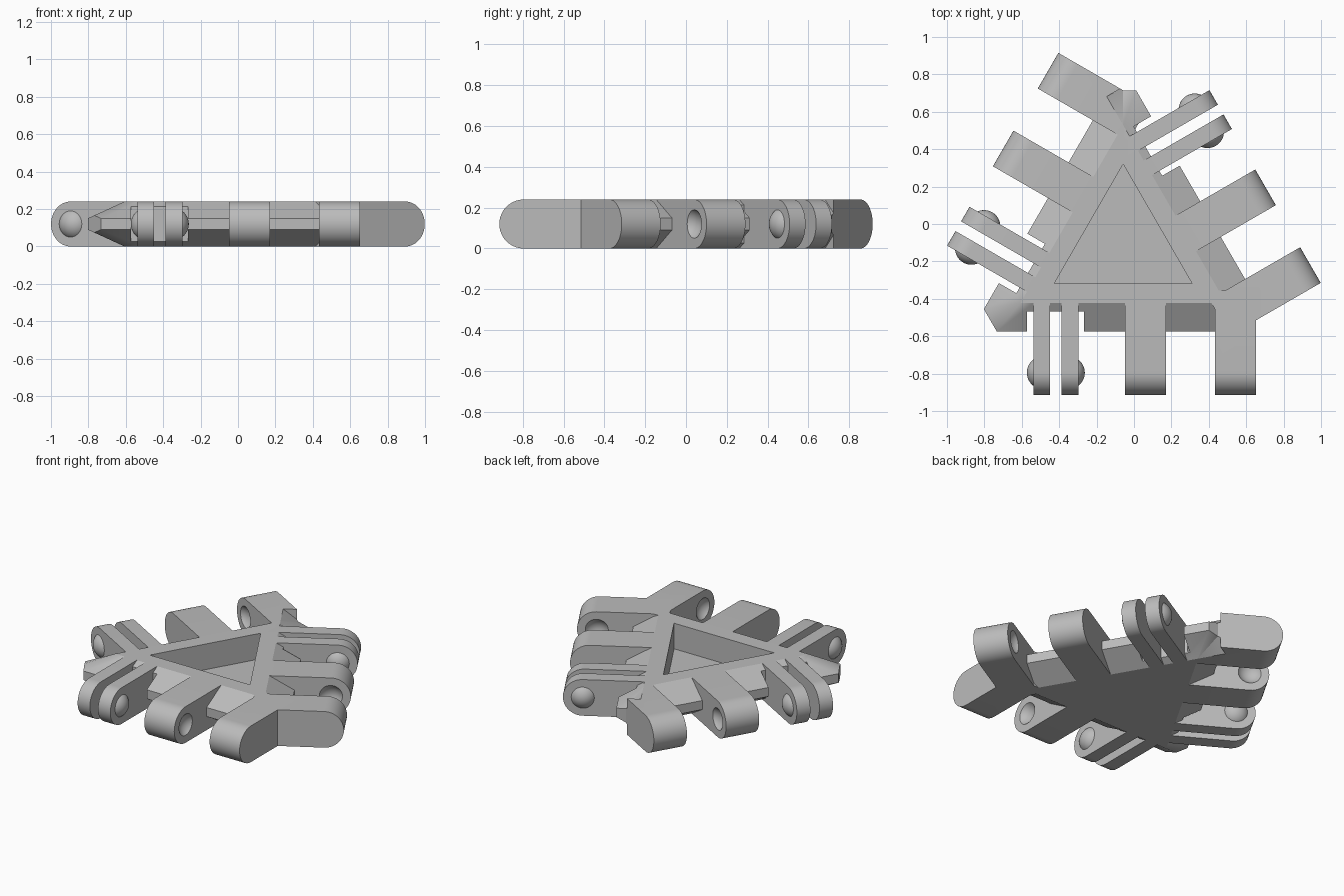
import bpy, bmesh, math
from mathutils import Matrix, Vector

if "Cube" in bpy.data.objects:
    bpy.data.objects.remove(bpy.data.objects["Cube"], do_unlink=True)

H = 0.24                      # tile thickness
MID = H / 2
REACH = 0.81                  # centre to finger tip
PIN = REACH - MID             # centre to hinge axis
EDGE, RIDGE, TIP = 0.317, 0.43, 0.82
KNOB_R, KNOB_OUT = 0.0875, 0.035
CENTRE = Matrix.Translation((-0.058, -0.105, 0))

grey = bpy.data.materials.new("plain_grey")
grey.use_nodes = True
grey.diffuse_color = (0.5, 0.5, 0.5, 1)
grey.node_tree.nodes["Principled BSDF"].inputs["Base Color"].default_value = (0.5, 0.5, 0.5, 1)


def finish(bm, name):
    bmesh.ops.recalc_face_normals(bm, faces=bm.faces)
    mesh = bpy.data.meshes.new(name)
    bm.to_mesh(mesh)
    bm.free()
    mesh.materials.append(grey)
    ob = bpy.data.objects.new(name, mesh)
    bpy.context.collection.objects.link(ob)
    return ob


def three_corner_hull(name, corner_points):
    """Convex solid around points repeated at the three corners."""
    bm = bmesh.new()
    for corner in (90, 210, 330):
        turn = CENTRE @ Matrix.Rotation(math.radians(corner), 4, 'Z')
        for p in corner_points:
            bm.verts.new(turn @ Vector(p))
    bmesh.ops.convex_hull(bm, input=bm.verts[:])
    bmesh.ops.dissolve_limit(bm, angle_limit=0.01, verts=bm.verts[:], edges=bm.edges[:])
    return finish(bm, name)


def prism(name, profile, xa, xb, frame):
    """Extrude a (y, z) profile along x between xa and xb."""
    bm = bmesh.new()
    face = bm.faces.new([bm.verts.new((xa, y, z)) for y, z in profile])
    ext = bmesh.ops.extrude_face_region(bm, geom=[face], use_keep_orig=True)["geom"]
    moved = [v for v in ext if isinstance(v, bmesh.types.BMVert)]
    bmesh.ops.translate(bm, verts=moved, vec=(xb - xa, 0, 0))
    bmesh.ops.transform(bm, matrix=frame, verts=bm.verts[:])
    return finish(bm, name)


def ball(name, x, frame, cap_plane=None, cap_dir=1):
    """Ball on the hinge axis, optionally kept only beyond a plane."""
    bm = bmesh.new()
    bmesh.ops.create_uvsphere(bm, u_segments=32, v_segments=24, radius=KNOB_R,
                              matrix=Matrix.Translation((x, -PIN, MID)) @ Matrix.Rotation(math.pi / 2, 4, 'Y'))
    if cap_plane is not None:
        cut = bmesh.ops.bisect_plane(bm, geom=bm.verts[:] + bm.edges[:] + bm.faces[:],
                                     plane_co=(cap_plane, 0, 0), plane_no=(cap_dir, 0, 0), clear_inner=True)
        rim = [e for e in cut["geom_cut"] if isinstance(e, bmesh.types.BMEdge)]
        bmesh.ops.edgeloop_fill(bm, edges=rim)
    bmesh.ops.transform(bm, matrix=frame, verts=bm.verts[:])
    return finish(bm, name)


def combine(target, other, operation):
    mod = target.modifiers.new("join", 'BOOLEAN')
    mod.operation, mod.solver, mod.object = operation, 'EXACT', other
    bpy.context.view_layer.objects.active = target
    bpy.ops.object.modifier_apply(modifier=mod.name)
    bpy.data.objects.remove(other, do_unlink=True)


def box_profile(y0, y1, z0, z1):
    return [(y0, z0), (y1, z0), (y1, z1), (y0, z1)]


def finger_profile():
    arc = [math.pi * i / 24 for i in range(25)]
    return [(-0.25, 0), (-0.25, H)] + [(-PIN - MID * math.sin(a), MID + MID * math.cos(a)) for a in arc]


# Core plate: triangle with a V edge and blunt corners
blunt = (2 * RIDGE - TIP) * math.sqrt(3)
plate_corner = []
for s in (-1, 1):
    plate_corner += [(2 * EDGE, 0, MID + s * MID), (TIP, 0, MID + s * 0.046),
                     (TIP, blunt, MID + s * 0.03), (TIP, -blunt, MID + s * 0.03)]
tile = three_corner_hull("hinge_tile", plate_corner)

# Triangular pocket in the top
combine(tile, three_corner_hull("pocket_cutter", [(0.425, 0, 0.07), (0.425, 0, 0.4)]), 'DIFFERENCE')

# Three hinge sides: (name, frame, handedness)
frames = [(n, CENTRE @ Matrix.Rotation(math.radians(a), 4, 'Z'), s)
          for n, a, s in (("front", 0, 1), ("right", 120, -1), ("left", -120, -1))]

# Clearance behind each pair of thin fingers
for name, frame, s in frames:
    cutter = prism(name + "_clearance", box_profile(-0.7, -0.362, -0.1, 0.4), -0.515 * s, -0.21 * s, frame)
    combine(tile, cutter, 'DIFFERENCE')

for name, frame, s in frames:
    # Thick fingers with dimples facing each other
    for label, xa, xb, face, out in (("inner", 0.01, 0.23, 0.23, 1), ("outer", 0.49, 0.71, 0.49, -1)):
        finger = prism(name + "_" + label + "_finger", finger_profile(), xa * s, xb * s, frame)
        dimple = ball("dimple_cutter", (face + out * (KNOB_R - KNOB_OUT)) * s, frame)
        combine(finger, dimple, 'DIFFERENCE')
        # The V edge of the neighbouring side runs through this finger root
        if name == "left" and label == "outer":
            groove = [(-EDGE, H), (-RIDGE, 0.15), (-RIDGE, 0.09), (-EDGE, 0),
                      (-EDGE, -0.1), (-0.8, -0.1), (-0.8, 0.34), (-EDGE, 0.34)]
            combine(finger, prism("groove_cutter", groove, 0.2, 0.725, frames[1][1]), 'DIFFERENCE')
        combine(tile, finger, 'UNION')
    # Thin fingers with knobs on their outer faces
    for label, xa, xb, face, out in (("far", -0.48, -0.39, -0.48, -1), ("near", -0.33, -0.24, -0.24, 1)):
        finger = prism(name + "_" + label + "_clip", finger_profile(), xa * s, xb * s, frame)
        knob = ball("knob", (face - out * (KNOB_R - KNOB_OUT)) * s, frame,
                    (face - out * 0.02) * s, out * s)
        combine(finger, knob, 'UNION')
        combine(tile, finger, 'UNION')

# Smooth the round tips, knobs and dimples only
bpy.ops.object.select_all(action='DESELECT')
tile.select_set(True)
bpy.context.view_layer.objects.active = tile
bpy.ops.object.shade_smooth_by_angle(angle=math.radians(25))
